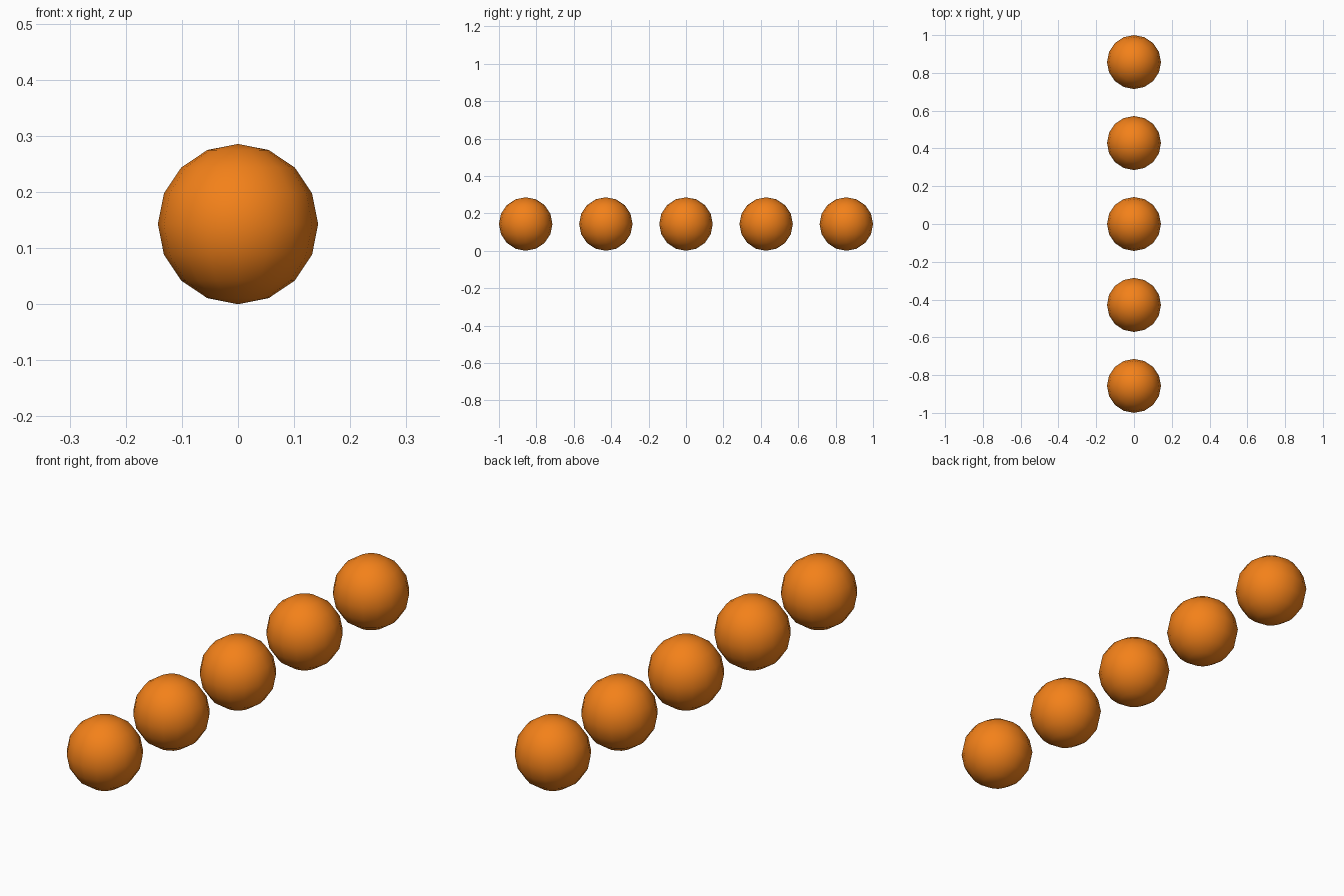
import bpy

if "Cube" in bpy.data.objects:
    bpy.data.objects.remove(bpy.data.objects["Cube"])

COUNT = 5
RADIUS = 1 / 7       # five balls with gaps of half a diameter fill 2 units
SPACING = 3 * RADIUS

orange = bpy.data.materials.new("orange")
orange.diffuse_color = (0.9, 0.22, 0.01, 1)
orange.use_nodes = True
orange.node_tree.nodes["Principled BSDF"].inputs["Base Color"].default_value = orange.diffuse_color

# Row of identical smooth low-poly balls along y, resting on the ground
for i in range(COUNT):
    y = (i - (COUNT - 1) / 2) * SPACING
    bpy.ops.mesh.primitive_uv_sphere_add(segments=16, ring_count=8,
                                         radius=RADIUS, location=(0, y, RADIUS))
    ball = bpy.context.object
    ball.name = f"ball_{i + 1}"
    ball.data.materials.append(orange)
    bpy.ops.object.shade_smooth()
